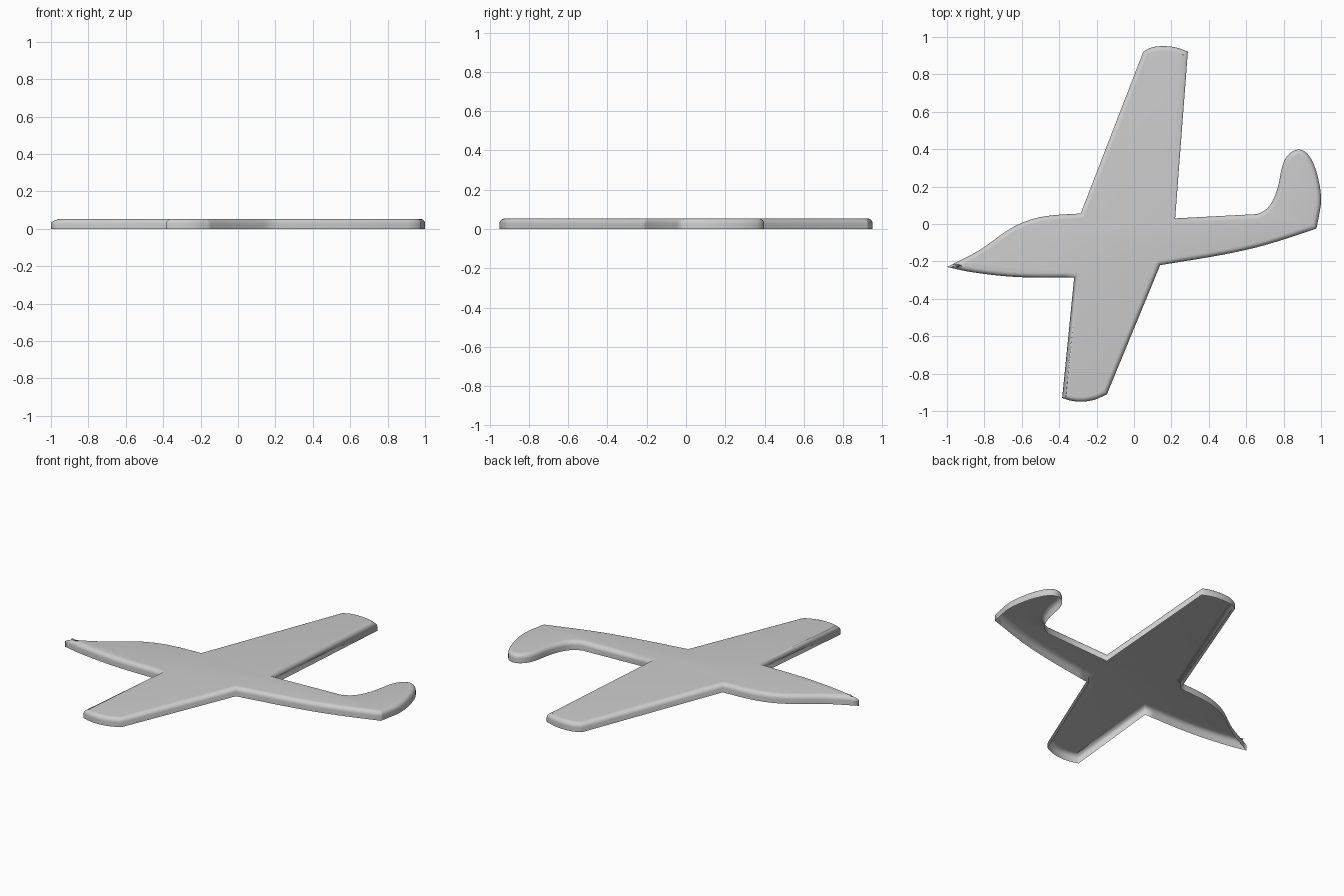
import bpy, bmesh
from math import sin, cos, pi
from mathutils import Vector

if "Cube" in bpy.data.objects:
    bpy.data.objects.remove(bpy.data.objects["Cube"])

HEIGHT, FILLET, ARC = 0.053, 0.026, 6

# Outline as runs between sharp corners, counter-clockwise; each run ends where the next starts
RUNS = [
    [(-1, -.23), (-.87, -.257), (-.70, -.278), (-.55, -.286), (-.32, -.286)],   # nose underside
    [(-.32, -.286), (-.384, -.93)],                                              # lower wing
    [(-.384, -.93), (-.335, -.945), (-.275, -.95), (-.21, -.939), (-.145, -.911)],
    [(-.145, -.911), (.14, -.22)],
    [(.14, -.22), (.48, -.163), (.71, -.11), (.975, -.025)],                     # tail underside
    [(.975, -.025), (.988, .04), (1, .12), (.992, .21), (.965, .31), (.925, .378),
     (.875, .398), (.825, .37), (.793, .31), (.77, .2), (.74, .122), (.705, .077), (.66, .053)],
    [(.66, .053), (.22, .03)],                                                   # rear body top
    [(.22, .03), (.288, .922)],                                                  # upper wing
    [(.288, .922), (.225, .944), (.155, .951), (.095, .944), (.05, .922)],
    [(.05, .922), (-.285, .056)],
    [(-.285, .056), (-.43, .047), (-.53, .03), (-.62, -.003), (-.70, -.05),
     (-.83, -.142), (-1, -.23)],                                                 # nose top
]


def smooth_run(pts, steps=4):
    """Catmull-Rom through the points, last point left out."""
    p = [Vector(q) for q in pts]
    if len(p) == 2:
        return p[:1]
    p = [2 * p[0] - p[1]] + p + [2 * p[-1] - p[-2]]
    out = []
    for a, b, c, d in zip(p, p[1:], p[2:], p[3:]):
        for i in range(steps):
            t = i / steps
            out.append(.5 * (2 * b + (c - a) * t + (2 * a - 5 * b + 4 * c - d) * t ** 2
                             + (3 * b - a - 3 * c + d) * t ** 3))
    return out


def inset(loop, dist):
    """Mitred inward offset of a counter-clockwise loop."""
    out = []
    for i, p in enumerate(loop):
        d1 = (p - loop[i - 1]).normalized()
        d2 = (loop[(i + 1) % len(loop)] - p).normalized()
        n1, n2 = Vector((-d1.y, d1.x)), Vector((-d2.y, d2.x))
        out.append(p + (n1 + n2) * dist / (1 + n1.dot(n2)))
    return out


outline = [p for run in RUNS for p in smooth_run(run)]

# Rings: straight wall, then a rounded top edge
rings = [(0, 0)]
for k in range(ARC + 1):
    a = k / ARC * pi / 2
    rings.append((FILLET * (1 - cos(a)), HEIGHT - FILLET + FILLET * sin(a)))

# Open-bottomed shell: walls, fillet and flat top
bm = bmesh.new()
loops = [[bm.verts.new((p.x, p.y, z)) for p in inset(outline, d)] for d, z in rings]
n = len(outline)
for lo, hi in zip(loops, loops[1:]):
    for i in range(n):
        j = (i + 1) % n
        bm.faces.new((lo[i], lo[j], hi[j], hi[i]))
top = bm.faces.new(loops[-1])
bm.normal_update()
bmesh.ops.triangulate(bm, faces=[top], ngon_method='EAR_CLIP')
for f in bm.faces:
    f.smooth = True

mesh = bpy.data.meshes.new("plane_plate")
bm.to_mesh(mesh)
bm.free()
plate = bpy.data.objects.new("plane_plate", mesh)
bpy.context.collection.objects.link(plate)
